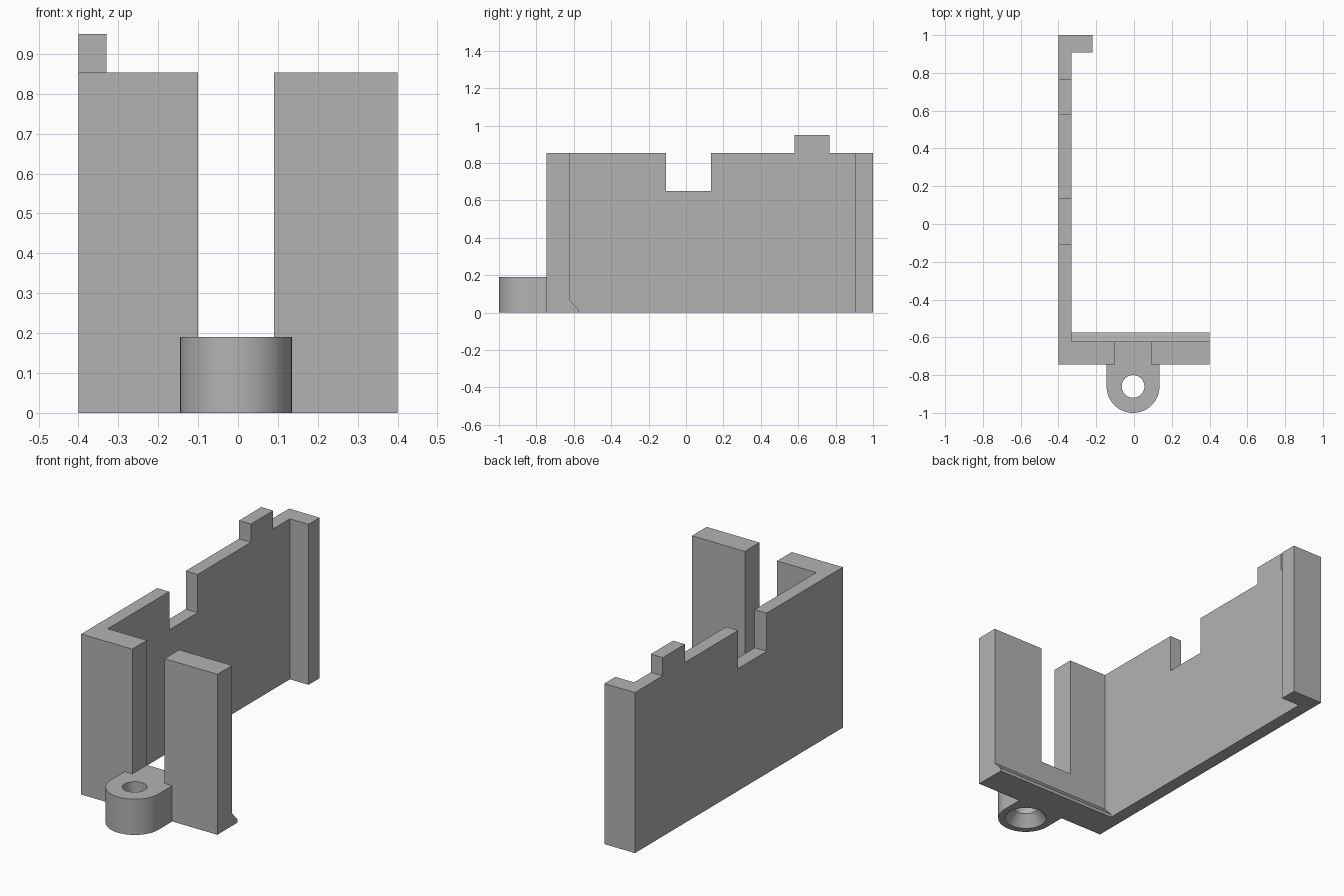
import bpy, bmesh, math
from mathutils import Vector

cube = bpy.data.objects.get("Cube")
if cube:
    bpy.data.objects.remove(cube, do_unlink=True)

grey = bpy.data.materials.new("plain grey")
grey.use_nodes = True
GREY = (0.45, 0.45, 0.45, 1)
grey.diffuse_color = GREY
grey.node_tree.nodes["Principled BSDF"].inputs["Base Color"].default_value = GREY


def finish(name, bm):
    bmesh.ops.recalc_face_normals(bm, faces=bm.faces)
    mesh = bpy.data.meshes.new(name)
    bm.to_mesh(mesh)
    bm.free()
    mesh.materials.append(grey)
    obj = bpy.data.objects.new(name, mesh)
    bpy.context.collection.objects.link(obj)
    return obj


def extrude(name, profile, axis, start, end):
    """Extrude a flat profile along x, y or z; profile holds the other two axes in order."""
    bm = bmesh.new()
    verts = []
    for p in profile:
        co = list(p)
        co.insert("xyz".index(axis), start)
        verts.append(bm.verts.new(co))
    face = bm.faces.new(verts)
    moved = bmesh.ops.extrude_face_region(bm, geom=[face])["geom"]
    shift = Vector([end - start if a == axis else 0 for a in "xyz"])
    bmesh.ops.translate(bm, vec=shift, verts=[g for g in moved if isinstance(g, bmesh.types.BMVert)])
    return finish(name, bm)


LEFT, RIGHT, INNER = 0.4, -0.4, -0.33
FRONT, FRONT_IN, BACK = -0.745, -0.622, 1.0
TOP, LUG_TOP = 0.853, 0.19

# Long side wall with a notch and a raised tab
extrude("side_wall", [
    (FRONT_IN, 0), (BACK, 0), (BACK, TOP), (0.767, TOP), (0.767, 0.95), (0.58, 0.95),
    (0.58, TOP), (0.133, TOP), (0.133, 0.65), (-0.106, 0.65), (-0.106, TOP), (FRONT_IN, TOP),
], "x", RIGHT, INNER)

# Front wall split by a tall slot
extrude("front_wall", [
    (RIGHT, 0), (LEFT, 0), (LEFT, TOP), (0.09, TOP), (0.09, LUG_TOP),
    (-0.1, LUG_TOP), (-0.1, TOP), (RIGHT, TOP),
], "y", FRONT, FRONT_IN)

# Short return at the back end
extrude("back_return", [(INNER, 0), (-0.22, 0), (-0.22, TOP), (INNER, TOP)], "y", 0.907, BACK)

# Bevelled ridge along the inner foot of the front wall
extrude("foot_ridge", [(FRONT_IN, 0), (-0.575, 0), (-0.575, 0.017), (FRONT_IN, 0.067)],
        "x", INNER, LEFT)

# Rounded screw lug
CX, CY, R = -0.005, -0.86, 0.14
arc = [(CX + R * math.cos(math.pi * (1 + i / 32)), CY + R * math.sin(math.pi * (1 + i / 32)))
       for i in range(33)]
lug = extrude("screw_lug", arc + [(CX + R, FRONT), (CX - R, FRONT)], "z", 0, LUG_TOP)

# Countersunk hole, turned from a profile and cut from the lug
bm = bmesh.new()
line = [bm.verts.new((CX + r, CY, z)) for r, z in
        [(0, -0.02), (0.105, -0.02), (0.105, 0), (0.06, 0.06), (0.06, 0.22), (0, 0.22)]]
edges = [bm.edges.new(pair) for pair in zip(line, line[1:])]
bmesh.ops.spin(bm, geom=line + edges, cent=(CX, CY, 0), axis=(0, 0, 1),
               angle=math.tau, steps=48)
bmesh.ops.remove_doubles(bm, verts=bm.verts, dist=0.0001)
cutter = finish("hole_cutter", bm)
cutter.hide_render = True

cut = lug.modifiers.new("hole", "BOOLEAN")
cut.operation = "DIFFERENCE"
cut.solver = "EXACT"
cut.object = cutter
bpy.ops.object.select_all(action="DESELECT")
bpy.context.view_layer.objects.active = lug
lug.select_set(True)
bpy.ops.object.modifier_apply(modifier=cut.name)
bpy.data.objects.remove(cutter, do_unlink=True)
bpy.ops.object.shade_smooth_by_angle(angle=math.radians(30))
